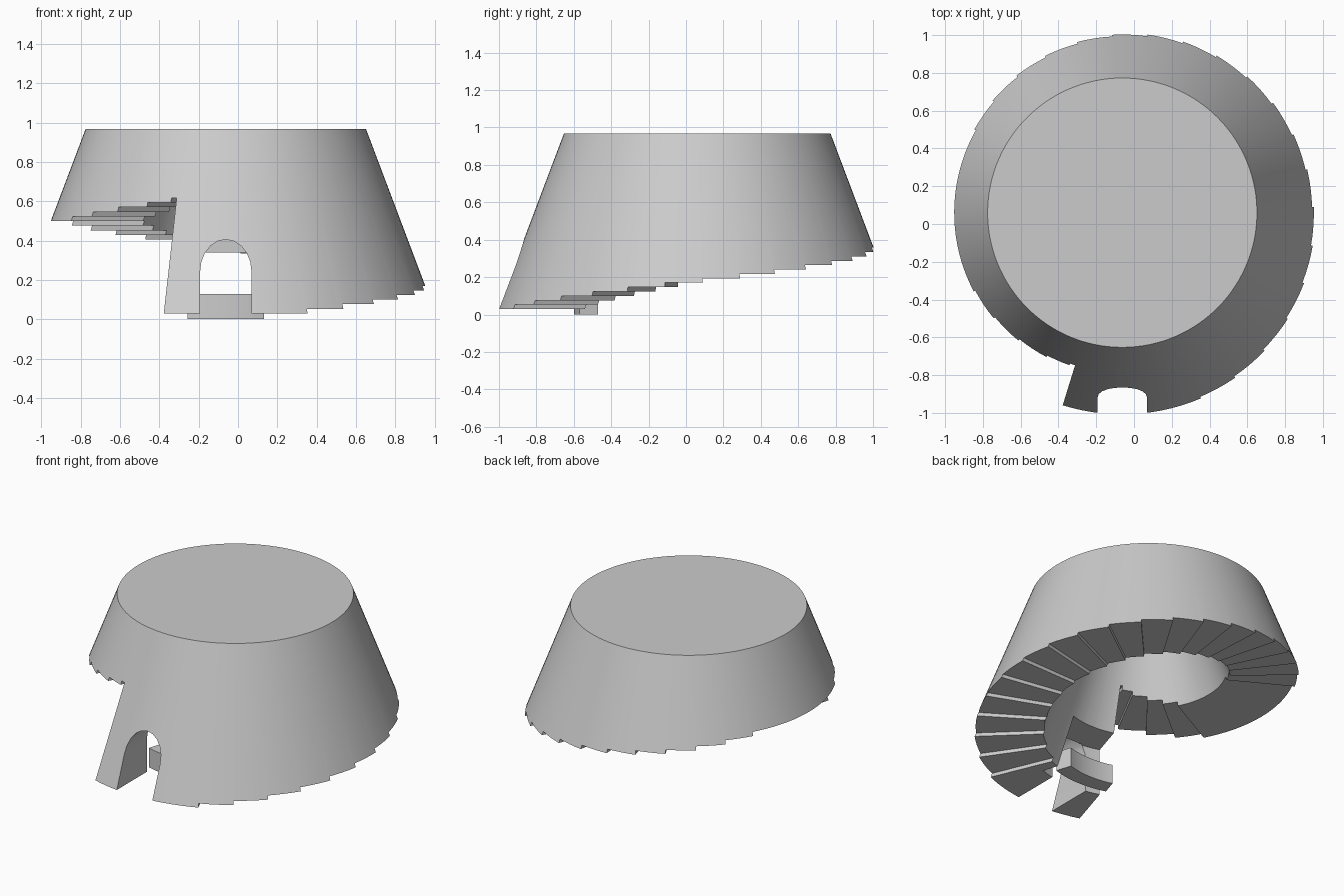
import bpy, bmesh
from math import sin, cos, pi

if "Cube" in bpy.data.objects:
    bpy.data.objects.remove(bpy.data.objects["Cube"])

CX, CY = -0.062, 0.06       # tower axis
TOP, CEIL = 0.967, 0.945    # roof and inner ceiling heights
R_TOP, SLOPE = 0.713, 0.378 # cone radius at roof, growth per unit down
WALL = 0.415                # thickness of the ramp ring (bore tapers with the outside)
Z0, RISE = 0.029, 0.0235    # first underside height and step rise


def r_out(z):
    return R_TOP + SLOPE * (TOP - z)


def r_in(z):
    return r_out(z) - WALL


def polar(r, a, z):
    # angle 0 is the front, growing towards the right
    return (CX + r * sin(a), CY - r * cos(a), z)


def face(bm, pts):
    return bm.faces.new([bm.verts.new(p) for p in pts])


def finish(bm, name):
    bmesh.ops.remove_doubles(bm, verts=bm.verts, dist=1e-5)
    bmesh.ops.recalc_face_normals(bm, faces=bm.faces)
    me = bpy.data.meshes.new(name)
    bm.to_mesh(me)
    bm.free()
    ob = bpy.data.objects.new(name, me)
    bpy.context.collection.objects.link(ob)
    return ob


def smooth(ob):
    bpy.ops.object.select_all(action='DESELECT')
    bpy.context.view_layer.objects.active = ob
    ob.select_set(True)
    bpy.ops.object.shade_smooth_by_angle(angle=0.45)


def sector(name, r0, r1, a0, a1, z0, z1, n=14):
    # curved block between two radii and two angles
    bm = bmesh.new()
    rings = [[polar(r, a0 + (a1 - a0) * i / n, z)
              for r, z in ((r0, z0), (r1, z0), (r1, z1), (r0, z1))] for i in range(n + 1)]
    for p, q in zip(rings, rings[1:]):
        for j in range(4):
            face(bm, [p[j], p[j - 1], q[j - 1], q[j]])
    face(bm, rings[0])
    face(bm, rings[-1])
    return finish(bm, name)


def cut(ob, cutter):
    cutter.hide_render = True
    mod = ob.modifiers.new("cut", 'BOOLEAN')
    mod.operation, mod.solver, mod.object = 'DIFFERENCE', 'EXACT', cutter
    bpy.context.view_layer.objects.active = ob
    bpy.ops.object.modifier_apply(modifier=mod.name)
    bpy.data.objects.remove(cutter)


# stepped underside: (start angle, height), with one long landing at 4.2..5.2
starts = [-0.3] + [0.4 + 0.2 * i for i in range(20)] + [5.2, 5.4, 5.6, 5.8, 5.95]
ends = starts[1:] + [2 * pi - 0.3]
cols = []
for k, (a, b) in enumerate(zip(starts, ends)):
    n = max(1, round((b - a) / 0.05))
    cols += [(a + (b - a) * i / n, Z0 + RISE * k) for i in range(n)]

bm = bmesh.new()
N = len(cols)
for i, (a, z) in enumerate(cols):
    b, zn = cols[(i + 1) % N]
    zp = cols[i - 1][1]
    left = [zp, z] if zp > z + 1e-6 else [z]
    right = [z, zn] if zn > z + 1e-6 else [z]
    # outer cone wall and inner bore wall
    for rad, top in ((r_out, TOP), (r_in, CEIL)):
        face(bm, [polar(rad(h), a, h) for h in [top] + left]
             + [polar(rad(h), b, h) for h in right + [top]])
    # underside and riser to the next step
    face(bm, [polar(r_in(z), a, z), polar(r_out(z), a, z),
              polar(r_out(z), b, z), polar(r_in(z), b, z)])
    if abs(zn - z) > 1e-6:
        face(bm, [polar(r_in(z), b, z), polar(r_out(z), b, z),
                  polar(r_out(zn), b, zn), polar(r_in(zn), b, zn)])
# roof and ceiling
face(bm, [polar(R_TOP, a, TOP) for a, _ in cols])
face(bm, [polar(r_in(CEIL), a, CEIL) for a, _ in cols])
tower = finish(bm, "tower_wall")

# flat-topped recess behind the door
cut(tower, sector("recess_cutter", 0.3, 0.755, -0.4, 0.3, -0.1, 0.34))

# arched doorway through the outer wall
bm = bmesh.new()
W, SPRING, APEX = 0.131, 0.24, 0.405
prof = [(-W, -0.1)] + [(-W * cos(pi * i / 10), SPRING + (APEX - SPRING) * sin(pi * i / 10))
                       for i in range(11)] + [(W, -0.1)]
f = face(bm, [(CX + x, -1.2, z) for x, z in prof])
ext = bmesh.ops.extrude_face_region(bm, geom=[f])
bmesh.ops.translate(bm, vec=(0, 0.52, 0),
                    verts=[v for v in ext["geom"] if isinstance(v, bmesh.types.BMVert)])
cut(tower, finish(bm, "door_cutter"))
smooth(tower)

# curved sill inside the doorway
smooth(sector("door_sill", 0.555, 0.66, -0.3, 0.3, 0, 0.128))
